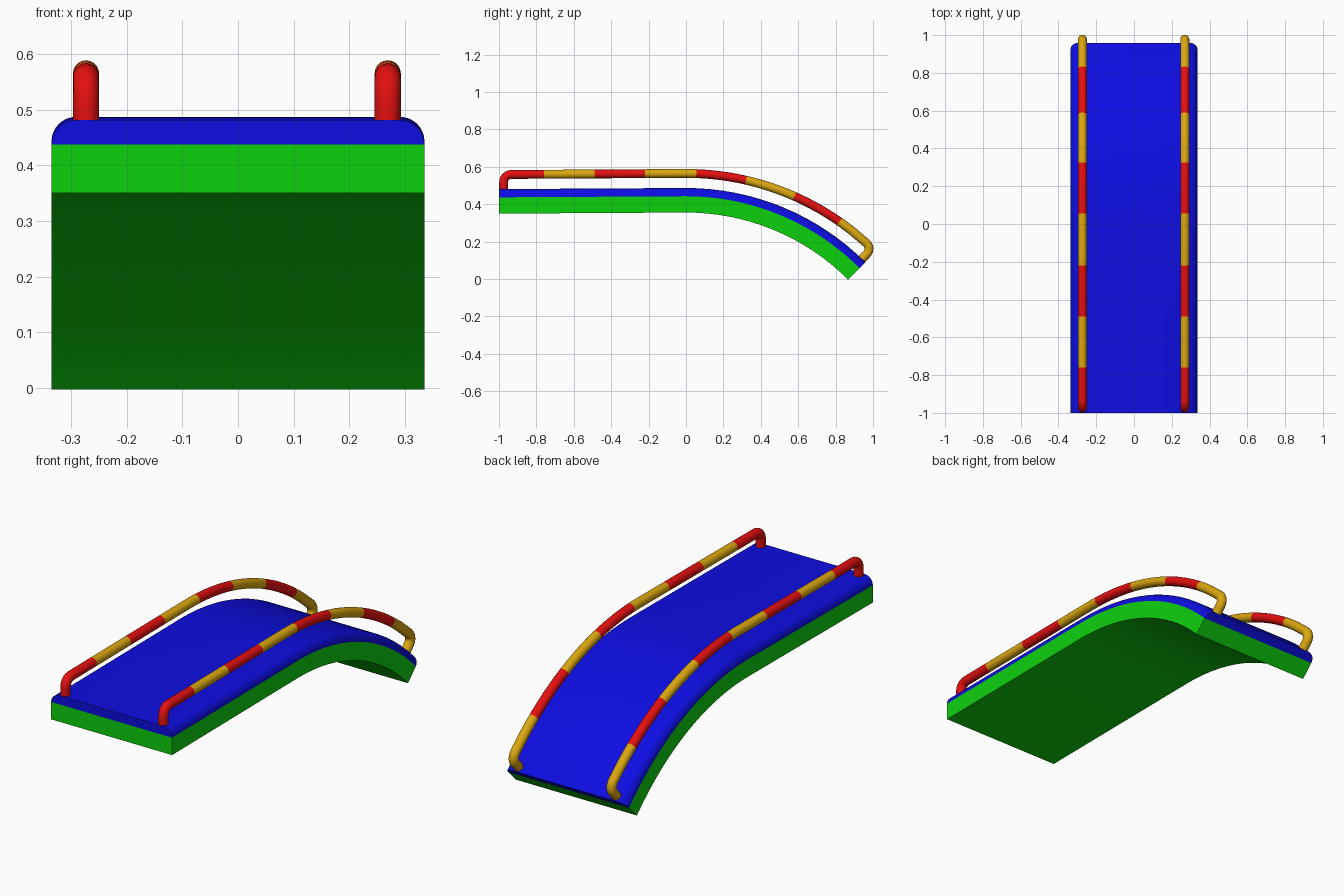
import bpy, bmesh, math
from mathutils import Vector

if "Cube" in bpy.data.objects:
    bpy.data.objects.remove(bpy.data.objects["Cube"])

R, TOP, TILT = 1.357, 0.487, 0.006   # arc radius of the deck, crest height, slight slope
END = R * math.pi / 4                # the curved half turns through 45 degrees


def material(name, rgb):
    m = bpy.data.materials.new(name)
    m.diffuse_color = (*rgb, 1)
    m.use_nodes = True
    m.node_tree.nodes["Principled BSDF"].inputs["Base Color"].default_value = m.diffuse_color
    return m


blue = material("blue", (0.004, 0.004, 0.76))
green = material("green", (0.004, 0.64, 0.004))
red = material("red", (0.78, 0.005, 0.005))
yellow = material("yellow", (0.71, 0.39, 0.005))


def bend(s, h):
    """Distance s along the deck and height h above it -> (y, z)."""
    if s <= 0:
        return s, TOP + TILT * s + h
    a = s / R
    return (R + h) * math.sin(a), TOP - R + (R + h) * math.cos(a)


def loft(name, rings, mats, pick=lambda i: 0):
    bm = bmesh.new()
    vr = [[bm.verts.new(p) for p in ring] for ring in rings]
    n = len(vr[0])
    for i in range(len(vr) - 1):
        for j in range(n):
            k = (j + 1) % n
            f = bm.faces.new((vr[i][j], vr[i][k], vr[i + 1][k], vr[i + 1][j]))
            f.material_index = pick(i)
    bm.faces.new(vr[0])
    bm.faces.new(vr[-1]).material_index = pick(len(vr) - 2)
    bmesh.ops.recalc_face_normals(bm, faces=bm.faces)
    me = bpy.data.meshes.new(name)
    bm.to_mesh(me)
    bm.free()
    for m in mats:
        me.materials.append(m)
    ob = bpy.data.objects.new(name, me)
    bpy.context.collection.objects.link(ob)
    bpy.ops.object.select_all(action='DESELECT')
    ob.select_set(True)
    bpy.context.view_layer.objects.active = ob
    bpy.ops.object.shade_smooth_by_angle(angle=math.radians(35))
    return ob


# Deck and base: cross-sections swept along the flat-then-curved path
W, C = 0.335, 0.044
corner = [(W - C + C * math.cos(t), -C + C * math.sin(t))
          for t in [math.pi / 2 * i / 8 for i in range(9)]]
deck_section = corner + [(-x, h) for x, h in reversed(corner)]
base_section = [(W, -0.044), (-W, -0.044), (-W, -0.131), (W, -0.131)]
stations = [-1, -0.5] + [END * i / 16 for i in range(17)]


def slab(name, section, mat):
    loft(name, [[(x, *bend(s, h)) for x, h in section] for s in stations], [mat])


slab("deck", deck_section, blue)
slab("base", base_section, green)

# Handrails: striped tubes with a bent foot at each end
H, B, TUBE = 0.078, 0.04, 0.0235
S0, S1 = -0.975, 1.04
stripes = [-0.76, -0.49, -0.22, 0.052, 0.306, 0.565, 0.826]
quarter = [math.pi / 2 * i / 6 for i in range(7)]
path = [(S0, -0.012)]
path += [(S0 + B - B * math.cos(t), H - B + B * math.sin(t)) for t in quarter]
inner = [0.0] + stripes + [END * i / 20 for i in range(1, 18)]
inner = sorted(s for s in inner if s < S1 - B - 0.01)
path += [(s, H) for s in inner]
path += [(S1 - B + B * math.sin(t), H - B + B * math.cos(t)) for t in quarter]
path += [(S1, -0.012)]
points = [Vector(bend(s, h)) for s, h in path]


def stripe(i):
    mid = (path[i][0] + path[i + 1][0]) / 2
    return sum(mid > b for b in stripes) % 2


for name, cx in (("left_handrail", -0.273), ("right_handrail", 0.269)):
    rings = []
    for i, p in enumerate(points):
        t = (points[min(i + 1, len(points) - 1)] - points[max(i - 1, 0)]).normalized()
        ring = []
        for k in range(20):
            a = math.tau * k / 20
            u, v = TUBE * math.cos(a), TUBE * math.sin(a)
            ring.append((cx + u, p.x - t.y * v, p.y + t.x * v))
        rings.append(ring)
    loft(name, rings, [red, yellow], stripe)
